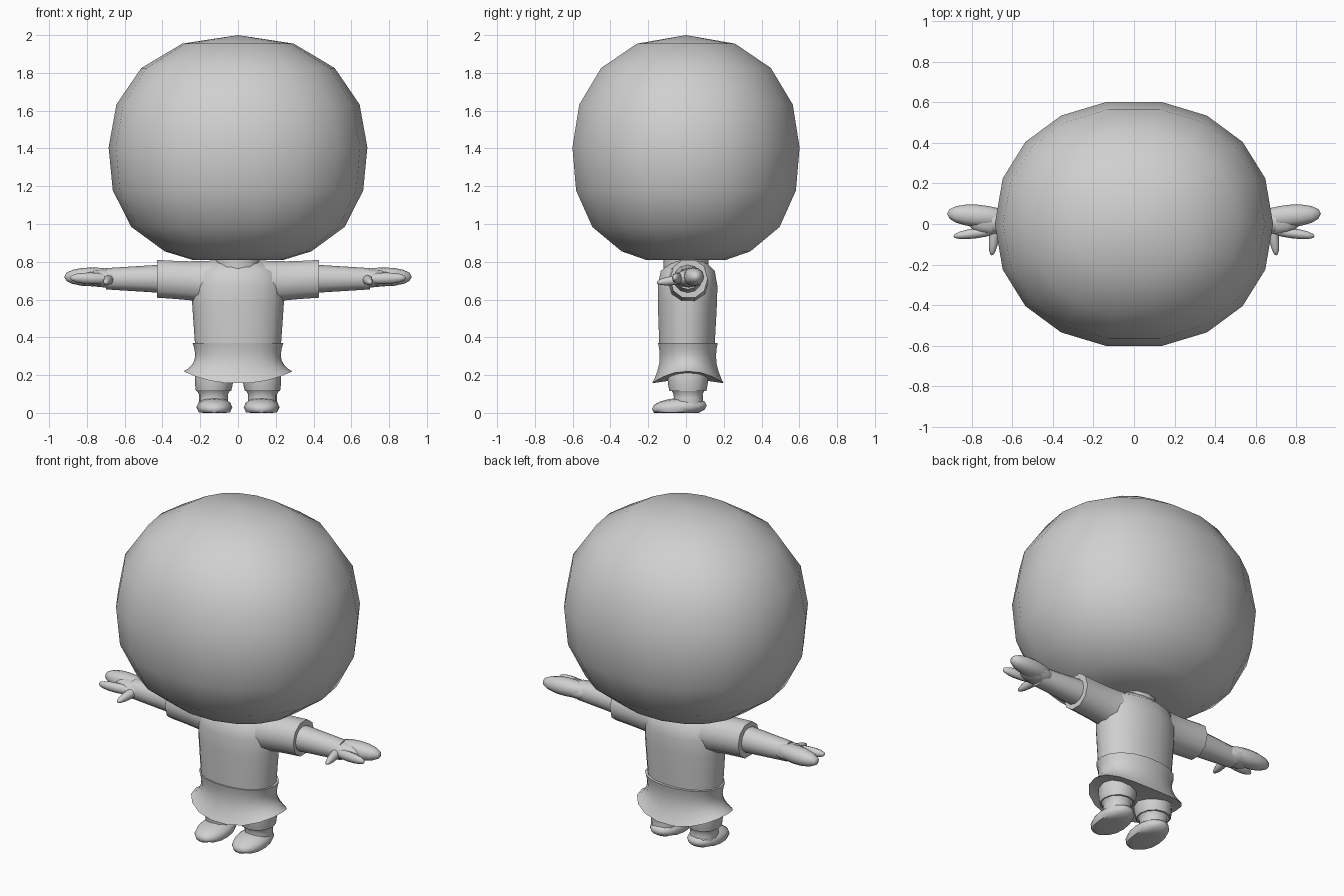
import bpy
import bmesh
from math import cos, sin, pi, radians
from mathutils import Vector

cube = bpy.data.objects.get("Cube")
if cube:
    bpy.data.objects.remove(cube, do_unlink=True)

grey = bpy.data.materials.new("plain_grey")
grey.use_nodes = True
tone = (0.63, 0.63, 0.63, 1)
grey.diffuse_color = tone
grey.node_tree.nodes["Principled BSDF"].inputs["Base Color"].default_value = tone

UNIT = {"x": Vector((1, 0, 0)), "y": Vector((0, 1, 0)), "z": Vector((0, 0, 1))}
PLANE = {"x": "yz", "y": "xz", "z": "xy"}
FULLNESS = 2.15


def bulge(value):
    """Push a sine or cosine outward for a slightly squared ellipse."""
    size = abs(value) ** (2 / FULLNESS)
    return size if value > 0 else -size


# Profiles: ring scale against the distance travelled along the part
def dome(t):
    return (1 - abs(2 * t - 1) ** FULLNESS) ** (1 / FULLNESS)


def skull(t):
    height = 2 * (0.015 + 0.985 * t) - 1
    power = 2.5 if height < 0 else 2.2
    return max(0, 1 - abs(height) ** power) ** (1 / power)


def straight(t):
    return 1


def taper(t):
    return 1 - 0.25 * t


def nub(t):
    return (1 - t ** 4) ** 0.5 * (1 - 0.2 * t)


def shoulders(t):
    return (0.87 + 0.13 * t) * (1 - t ** 9) ** 0.5


def sleeve_flare(t):
    return 1 + 0.2 * (1 - t) ** 3


def hem_flare(t):
    return 1 + 0.2 * (1 - t) ** 2 - 0.09 * sin(pi * t)


def shorts_puff(t):
    return 0.93 + 0.1 * sin(pi * t)


def rolled_top(t):
    return 1.12 if 0.7 < t < 0.95 else 1


def tube(name, axis, start, end, wide, deep, profile, sides=12, steps=8, rise=0):
    """Sweep a rounded section from start to end, scaled by the profile."""
    start, end = Vector(start), Vector(end)
    across, up = (UNIT[letter] for letter in PLANE[axis])
    bm = bmesh.new()
    rings = []
    for i in range(steps + 1):
        t = (1 - cos(pi * i / steps)) / 2
        scale = profile(t)
        ring = []
        for k in range(sides):
            angle = 2 * pi * k / sides
            point = start.lerp(end, t)
            point += across * (wide * scale * bulge(cos(angle)))
            point += up * (deep * scale * bulge(sin(angle)))
            point.z += rise * (1 - t) ** 2 * cos(angle) ** 2
            point.z = max(point.z, 0)
            ring.append(bm.verts.new(point))
        rings.append(ring)
    for low, high in zip(rings, rings[1:]):
        for k in range(sides):
            after = (k + 1) % sides
            bm.faces.new((low[k], low[after], high[after], high[k]))
    caps = [bm.faces.new(rings[i]) for i in (0, -1) if profile(abs(i)) > 0]
    bmesh.ops.poke(bm, faces=caps)
    bmesh.ops.remove_doubles(bm, verts=bm.verts, dist=0.0001)
    bmesh.ops.recalc_face_normals(bm, faces=bm.faces)
    mesh = bpy.data.meshes.new(name)
    bm.to_mesh(mesh)
    bm.free()
    mesh.materials.append(grey)
    part = bpy.data.objects.new(name, mesh)
    bpy.context.collection.objects.link(part)
    bpy.ops.object.select_all(action="DESELECT")
    part.select_set(True)
    bpy.context.view_layer.objects.active = part
    bpy.ops.object.shade_smooth_by_angle(angle=radians(50))


# Large rounded head with a coarse outline and a flattened base
tube("head", "z", (0, 0, 0.81), (0, 0, 2), 0.685, 0.61, skull, sides=18)

# Neck, shirt and flared hem that hangs lower at front and back
tube("neck", "z", (0, 0, 0.73), (0, 0, 0.83), 0.12, 0.12, straight, steps=2)
tube("shirt_body", "z", (0, 0.005, 0.34), (0, 0.01, 0.82), 0.26, 0.17, shoulders, sides=18)
tube("shirt_hem", "z", (0, 0.01, 0.155), (0, 0.01, 0.37), 0.24, 0.16, hem_flare,
     sides=18, rise=0.065)

for label, side in (("left_", 1), ("right_", -1)):

    def limb(name, axis, start, end, *shape, **options):
        """Place a part on the current side of the body."""
        ends = [(side * x, y, z) for x, y, z in (start, end)]
        tube(label + name, axis, *ends, *shape, **options)

    # Short sleeve and forearm
    limb("sleeve", "x", (0.1, 0.01, 0.69), (0.43, 0.015, 0.71), 0.1, 0.105, sleeve_flare, sides=10)
    limb("arm", "x", (0.4, 0.01, 0.71), (0.7, 0.01, 0.71), 0.075, 0.075, taper, steps=4)

    # Hand: palm, broad mitten, one finger and a thumb pointing forward
    limb("palm", "x", (0.6, 0.01, 0.71), (0.82, 0.02, 0.715), 0.07, 0.048, dome)
    limb("mitten", "x", (0.62, 0.03, 0.72), (0.92, 0.05, 0.72), 0.055, 0.05, dome)
    limb("finger", "x", (0.66, -0.03, 0.71), (0.89, -0.06, 0.715), 0.025, 0.03, dome, sides=8)
    limb("thumb", "y", (0.68, 0, 0.71), (0.7, -0.155, 0.69), 0.028, 0.028, nub, sides=8)

    # Shorts, sock and shoe with a flat sole
    limb("shorts_leg", "z", (0.13, 0.01, 0.115), (0.12, 0.01, 0.27), 0.1, 0.105, shorts_puff)
    limb("sock", "z", (0.13, 0.015, 0.03), (0.13, 0.01, 0.13), 0.077, 0.077, rolled_top)
    limb("shoe", "y", (0.125, 0.11, 0.04), (0.125, -0.18, 0.02), 0.095, 0.05, dome)
